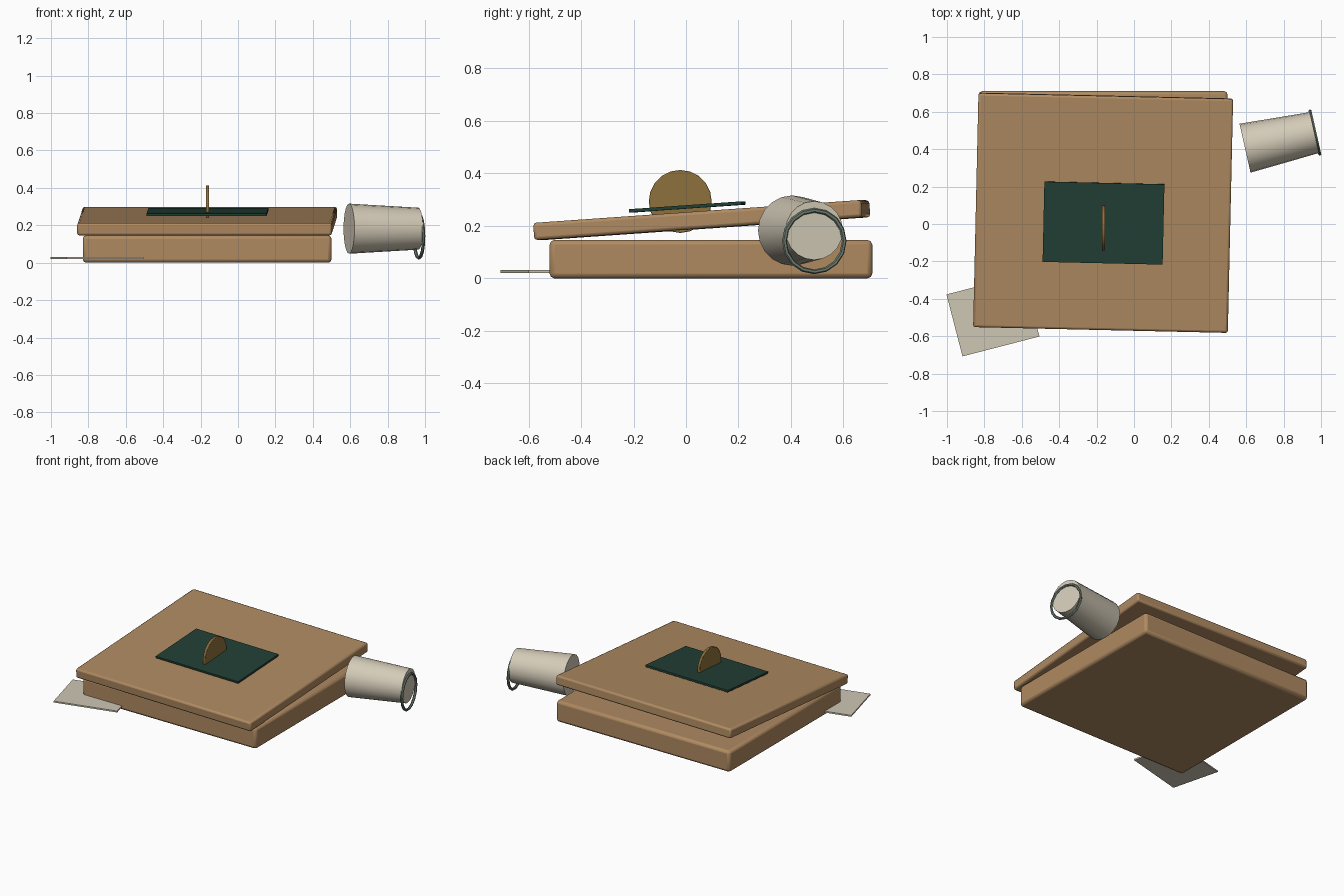
import bpy
import math
from math import radians

if "Cube" in bpy.data.objects:
    bpy.data.objects.remove(bpy.data.objects["Cube"])


def material(name, rgb):
    m = bpy.data.materials.new(name)
    m.diffuse_color = (*rgb, 1.0)
    m.use_nodes = True
    m.node_tree.nodes["Principled BSDF"].inputs["Base Color"].default_value = m.diffuse_color
    return m


wood = material("warm wood", (0.43, 0.255, 0.12))
green = material("dark green", (0.015, 0.05, 0.034))
brass = material("dull brass", (0.27, 0.165, 0.045))
cream = material("cream", (0.66, 0.60, 0.48))
paper = material("pale paper", (0.62, 0.57, 0.455))
sage = material("grey sage", (0.16, 0.21, 0.165))


def finish(obj, name, mat, bevel=0.0):
    """Name and colour the part, round its edges and smooth the soft angles."""
    obj.name = name
    obj.data.materials.append(mat)
    bpy.ops.object.transform_apply(location=False, rotation=False, scale=True)
    if bevel:
        mod = obj.modifiers.new("rounded edges", "BEVEL")
        mod.width = bevel
        mod.segments = 2
        mod.limit_method = "ANGLE"
        mod.angle_limit = radians(40)
    bpy.ops.object.shade_smooth_by_angle(angle=radians(35))
    return obj


def box(name, mat, centre, size, rotation=(0, 0, 0), bevel=0.0):
    bpy.ops.mesh.primitive_cube_add(size=1, location=centre, rotation=rotation)
    obj = bpy.context.object
    obj.scale = size
    return finish(obj, name, mat, bevel)


# Box body
box("box_base", wood, (-0.165, 0.095, 0.073), (1.33, 1.23, 0.146), bevel=0.018)

# Lid, propped open and slightly twisted
tilt = (radians(4.0), 0, radians(-1.3))
box("box_lid", wood, (-0.165, 0.06, 0.222), (1.362, 1.254, 0.066), tilt, bevel=0.012)

# Raised green panel above the lid
box("lid_panel", green, (-0.163, 0.005, 0.272), (0.642, 0.43, 0.013), tilt)

# Upright disc handle through the panel
bpy.ops.mesh.primitive_cylinder_add(vertices=20, radius=0.12, depth=0.018,
                                    location=(-0.163, -0.022, 0.293),
                                    rotation=(0, radians(90), 0))
finish(bpy.context.object, "disc_handle", brass, bevel=0.003)

# Paper sheet tucked under the front corner
box("paper_sheet", paper, (-0.754, -0.489, 0.026), (0.425, 0.342, 0.01),
    (0, 0, radians(14.5)))

# Tapered cup lying on its side, narrow end to the right
yaw = radians(12.7)
bpy.ops.mesh.primitive_cone_add(vertices=20, radius1=0.134, radius2=0.112, depth=0.38,
                                location=(0.779, 0.447, 0.182),
                                rotation=(0, radians(90), yaw))
finish(bpy.context.object, "cup", cream)

# Ring hanging at the cup's narrow end
bpy.ops.mesh.primitive_torus_add(major_segments=16, minor_segments=6,
                                 major_radius=0.117, minor_radius=0.009,
                                 location=(0.967, 0.489, 0.142),
                                 rotation=(0, radians(90), yaw))
finish(bpy.context.object, "cup_ring", sage)
